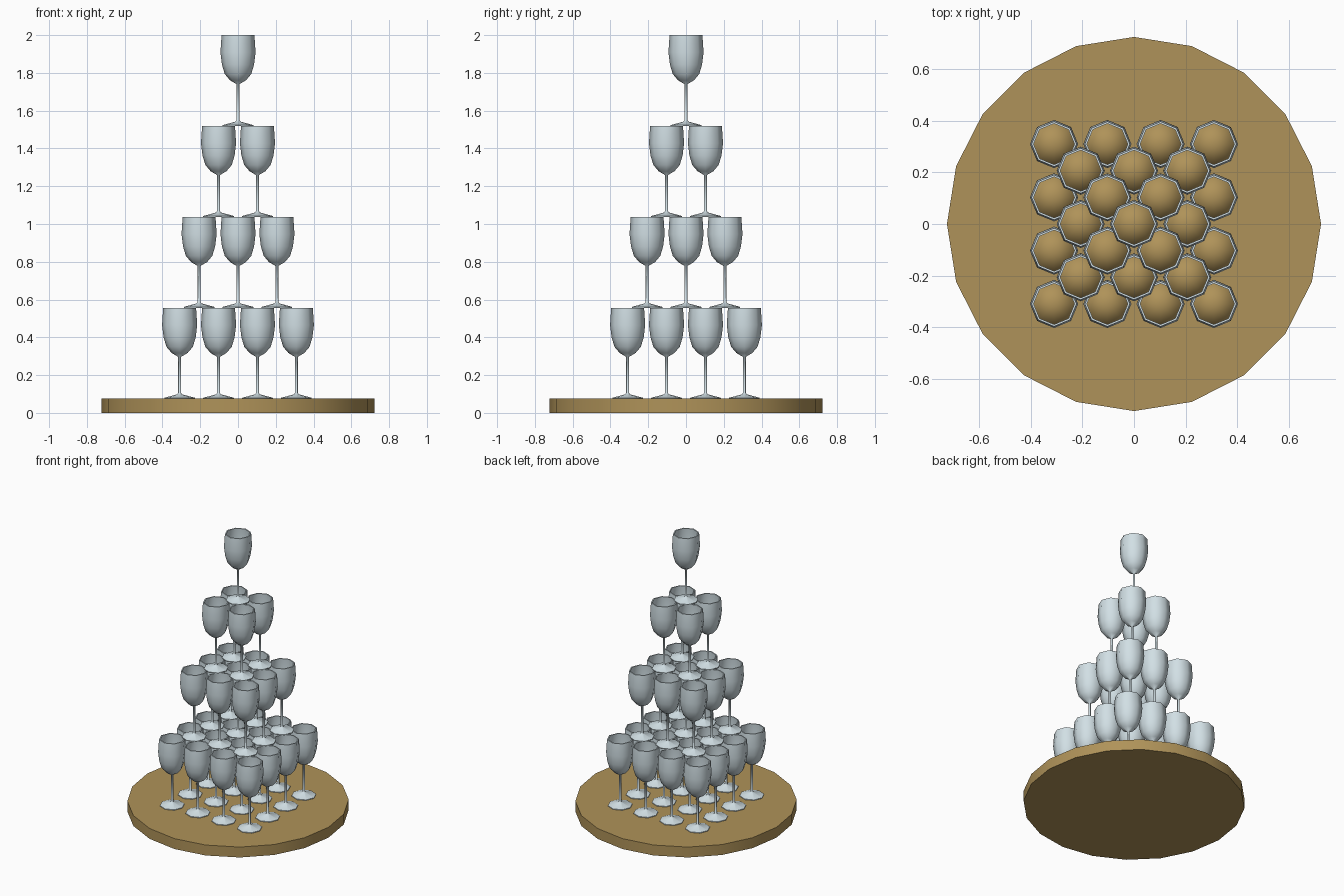
import bpy, bmesh, math
from mathutils import Vector

if "Cube" in bpy.data.objects:
    bpy.data.objects.remove(bpy.data.objects["Cube"])


def material(name, rgb):
    mat = bpy.data.materials.new(name)
    mat.use_nodes = True
    mat.diffuse_color = (*rgb, 1)
    mat.node_tree.nodes["Principled BSDF"].inputs["Base Color"].default_value = (*rgb, 1)
    return mat


def lathe(name, profile, sides, mat, sharp):
    """Spin an (r, z) profile around z into a closed, smooth-shaded mesh."""
    bm = bmesh.new()
    verts = [bm.verts.new((r, 0, z)) for r, z in profile]
    edges = [bm.edges.new(pair) for pair in zip(verts, verts[1:])]
    bmesh.ops.spin(bm, geom=verts + edges, axis=Vector((0, 0, 1)), cent=Vector(),
                   angle=math.tau, steps=sides)
    bmesh.ops.remove_doubles(bm, verts=bm.verts, dist=0.0005)
    bmesh.ops.recalc_face_normals(bm, faces=bm.faces)
    mesh = bpy.data.meshes.new(name)
    bm.to_mesh(mesh)
    bm.free()
    mesh.materials.append(mat)
    mesh.polygons.foreach_set("use_smooth", [True] * len(mesh.polygons))
    mesh.set_sharp_from_angle(angle=math.radians(sharp))
    return mesh


def place(name, mesh, location=(0, 0, 0)):
    obj = bpy.data.objects.new(name, mesh)
    obj.location = location
    bpy.context.collection.objects.link(obj)


glass_mat = material("pale blue grey glass", (0.64, 0.74, 0.78))
amber_mat = material("golden brown", (0.43, 0.29, 0.1))

BOARD_TOP = 0.075
PITCH = 0.206
HEIGHT = (2 - BOARD_TOP) / 4

# Round serving board
board = lathe("round_board", [(0, 0), (0.723, 0), (0.723, BOARD_TOP), (0, BOARD_TOP)],
              20, amber_mat, 40)
place("round_board", board)

# Goblet: foot, stem, outer bowl, rim, inner bowl
goblet = lathe("goblet", [
    (0, 0), (0.081, 0), (0.081, 0.005), (0.014, 0.023), (0.008, 0.03),
    (0.008, 0.222), (0.042, 0.242), (0.07, 0.275), (0.085, 0.325),
    (0.093, 0.39), (0.087, HEIGHT),
    (0.079, HEIGHT), (0.085, 0.39), (0.077, 0.328), (0.062, 0.281),
    (0.036, 0.251), (0, 0.232)], 8, glass_mat, 60)

# Drink filling the lower part of the bowl
drink = lathe("drink", [(0, 0.235), (0.034, 0.253), (0.06, 0.283), (0.075, 0.33),
                        (0.0835, 0.38), (0, 0.38)], 8, amber_mat, 180)

# Pyramid of square tiers
for tier in range(4):
    count = 4 - tier
    for i in range(count):
        for j in range(count):
            spot = ((i - (count - 1) / 2) * PITCH, (j - (count - 1) / 2) * PITCH,
                    BOARD_TOP + tier * HEIGHT)
            place(f"goblet_{tier}_{i}_{j}", goblet, spot)
            place(f"drink_{tier}_{i}_{j}", drink, spot)
